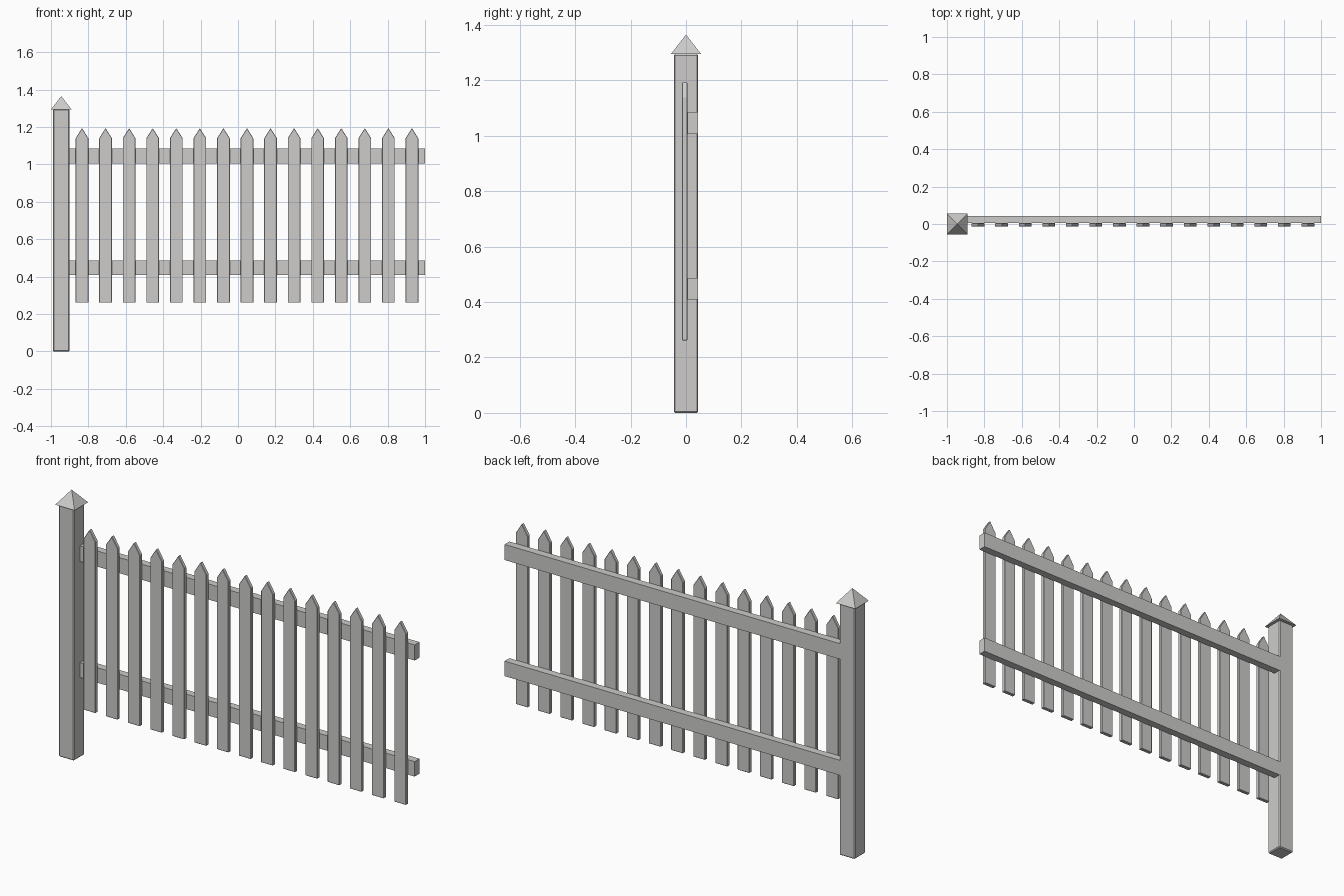
import bpy
import bmesh
from mathutils import Vector

cube = bpy.data.objects.get("Cube")
if cube:
    bpy.data.objects.remove(cube, do_unlink=True)

wood = bpy.data.materials.new("weathered_grey_wood")
wood.use_nodes = True
GREY = (0.61, 0.605, 0.595, 1)
wood.diffuse_color = GREY
wood.node_tree.nodes["Principled BSDF"].inputs["Base Color"].default_value = GREY


def finish(name, bm, bevel=0):
    """Turn a bmesh into a flat shaded wooden part, with optional chamfers."""
    bmesh.ops.recalc_face_normals(bm, faces=bm.faces)
    if bevel:
        bmesh.ops.bevel(bm, geom=bm.edges[:], offset=bevel, segments=1,
                        affect='EDGES', clamp_overlap=True)
    mesh = bpy.data.meshes.new(name)
    bm.to_mesh(mesh)
    bm.free()
    mesh.materials.append(wood)
    obj = bpy.data.objects.new(name, mesh)
    bpy.context.collection.objects.link(obj)
    return obj


def box(name, low, high, bevel=0):
    low, high = Vector(low), Vector(high)
    bm = bmesh.new()
    bmesh.ops.create_cube(bm, size=1)
    bmesh.ops.scale(bm, vec=high - low, verts=bm.verts)
    bmesh.ops.translate(bm, vec=(low + high) / 2, verts=bm.verts)
    return finish(name, bm, bevel)


def picket(name, x):
    """Pointed board extruded from its front outline."""
    half, bottom, shoulder, tip = 0.034, 0.261, 1.14, 1.194
    outline = [(-half, bottom), (half, bottom), (half, shoulder),
               (0, tip), (-half, shoulder)]
    bm = bmesh.new()
    face = bm.faces.new([bm.verts.new((x + px, -0.014, z)) for px, z in outline])
    back = bmesh.ops.extrude_face_region(bm, geom=[face])["geom"]
    bmesh.ops.translate(bm, vec=(0, 0.019, 0),
                        verts=[v for v in back if isinstance(v, bmesh.types.BMVert)])
    return finish(name, bm, 0.002)


# Square post with chamfered edges
POST_X = -0.945
box("post", (POST_X - 0.044, -0.044, 0), (POST_X + 0.044, 0.044, 1.295), 0.005)

# Pyramid cap on the post
bm = bmesh.new()
rim = [bm.verts.new((POST_X + sx * 0.055, sy * 0.055, 1.294))
       for sx, sy in ((-1, -1), (1, -1), (1, 1), (-1, 1))]
apex = bm.verts.new((POST_X, 0, 1.365))
bm.faces.new(rim)
for i in range(4):
    bm.faces.new((rim[i], rim[(i + 1) % 4], apex))
finish("post_cap", bm)

# Two rails behind the pickets
for name, low, high in (("lower_rail", 0.41, 0.487), ("upper_rail", 1.006, 1.086)):
    box(name, (-0.91, 0.005, low), (1, 0.044, high))

# Row of pickets
for i in range(15):
    picket(f"picket_{i + 1}", -0.834 + i * 0.126)
